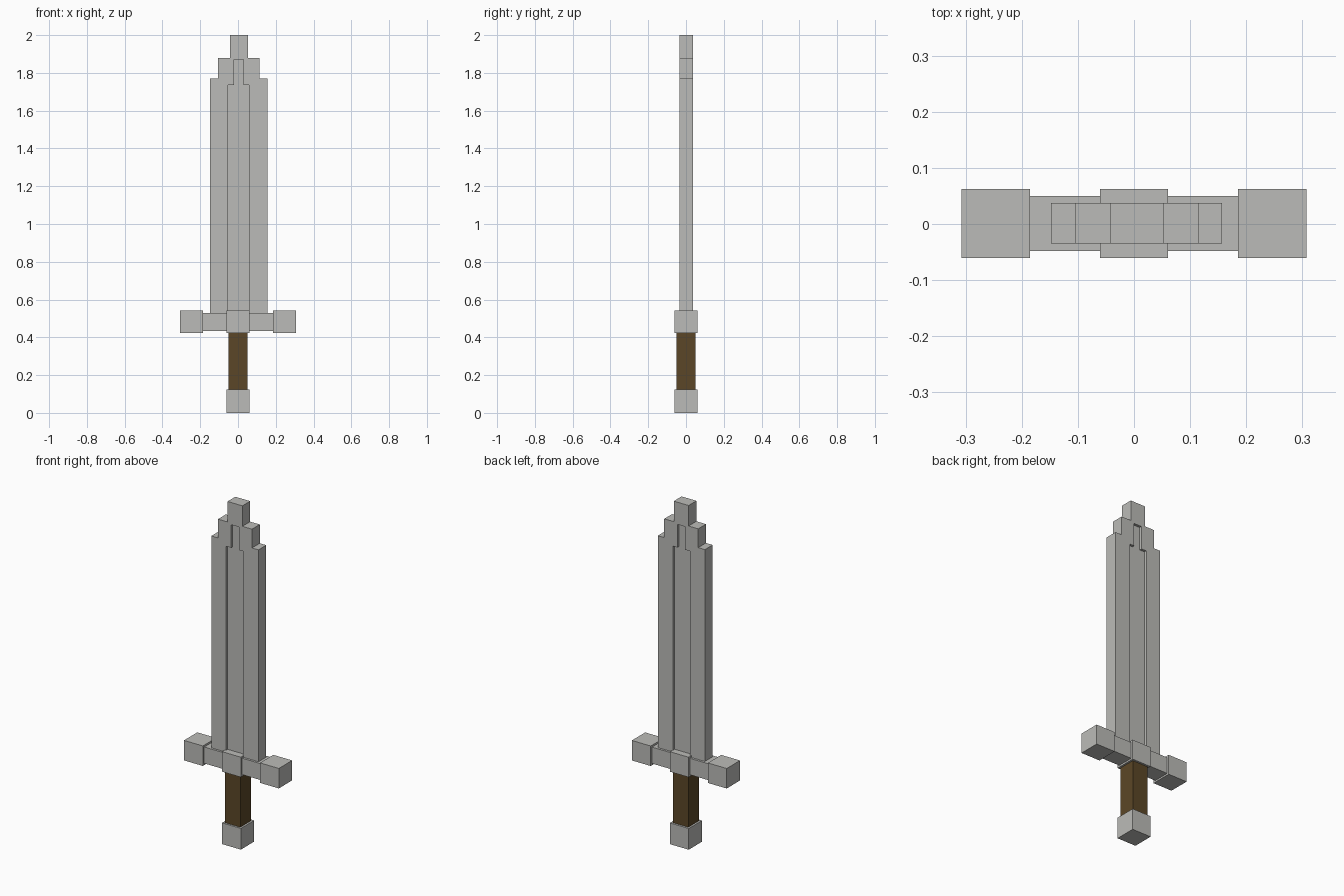
import bpy, bmesh

if "Cube" in bpy.data.objects:
    bpy.data.objects.remove(bpy.data.objects["Cube"])


def material(name, rgb):
    m = bpy.data.materials.new(name)
    m.diffuse_color = (*rgb, 1)
    m.use_nodes = True
    m.node_tree.nodes["Principled BSDF"].inputs["Base Color"].default_value = m.diffuse_color
    return m


steel = material("steel_grey", (0.50, 0.50, 0.48))
leather = material("grip_brown", (0.105, 0.062, 0.020))


def finish(name, bm, mat):
    bmesh.ops.recalc_face_normals(bm, faces=bm.faces)
    me = bpy.data.meshes.new(name)
    bm.to_mesh(me)
    bm.free()
    me.materials.append(mat)
    ob = bpy.data.objects.new(name, me)
    bpy.context.collection.objects.link(ob)
    return ob


def box(name, x, y, z, mat):
    """Box from (min, max) pairs on each axis."""
    bm = bmesh.new()
    bmesh.ops.create_cube(bm, size=1)
    for v in bm.verts:
        v.co = [r[0] if c < 0 else r[1] for c, r in zip(v.co, (x, y, z))]
    return finish(name, bm, mat)


# Pommel and grip
box("pommel", (-0.061, 0.061), (-0.061, 0.062), (0, 0.124), steel)
box("grip", (-0.05, 0.05), (-0.05, 0.05), (0.124, 0.424), leather)

# Crossguard: thinner bar between three blocks
for name, x in (("left", -0.246), ("centre", 0), ("right", 0.246)):
    box("guard_block_" + name, (x - 0.061, x + 0.061), (-0.061, 0.062), (0.424, 0.541), steel)
for name, x in (("left", -0.123), ("right", 0.123)):
    box("guard_bar_" + name, (x - 0.062, x + 0.062), (-0.048, 0.050), (0.434, 0.530), steel)

# Blade: stepped outline with a stepped groove sunk into both faces
BASE, FRONT, BACK, DEPTH = 0.50, -0.035, 0.037, 0.015
outline = [(-0.148, BASE), (-0.148, 1.77), (-0.105, 1.77), (-0.105, 1.88),
           (-0.043, 1.88), (-0.043, 2.0), (0.053, 2.0), (0.053, 1.88),
           (0.115, 1.88), (0.115, 1.77), (0.157, 1.77), (0.157, BASE)]
groove = [(0.058, BASE), (0.058, 1.735), (0.030, 1.735), (0.030, 1.87),
          (-0.020, 1.87), (-0.020, 1.735), (-0.053, 1.735), (-0.053, BASE)]

bm = bmesh.new()


def ring(points, y):
    return [bm.verts.new((x, y, z)) for x, z in points]


def strip(a, b):
    for i in range(len(a) - 1):
        bm.faces.new((a[i], a[i + 1], b[i + 1], b[i]))


rims, edges, floors = [], [], []
for y, inward in ((FRONT, DEPTH), (BACK, -DEPTH)):
    rim, edge, floor = ring(outline, y), ring(groove, y), ring(groove, y + inward)
    bm.faces.new(rim + edge)      # raised face around the groove
    bm.faces.new(floor)           # groove floor
    strip(edge, floor)            # groove walls
    rims.append(rim)
    edges.append(edge)
    floors.append(floor)
strip(rims[0], rims[1])           # outer sides
bm.faces.new([rims[0][0], edges[0][-1], floors[0][-1], floors[0][0], edges[0][0], rims[0][-1],
              rims[1][-1], edges[1][0], floors[1][0], floors[1][-1], edges[1][-1], rims[1][0]])
finish("blade", bm, steel)
